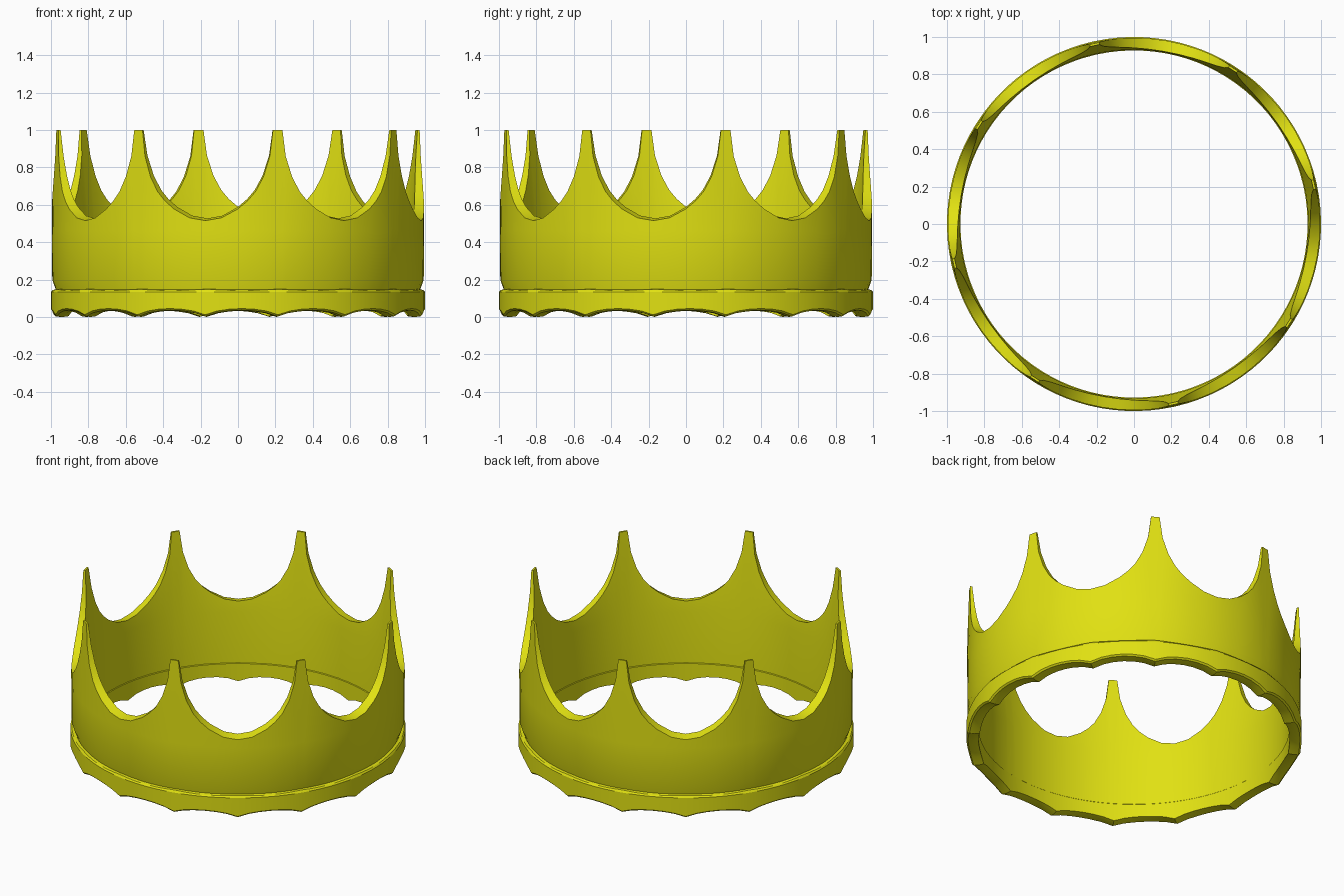
import bpy, bmesh
from math import sin, cos, pi, radians

cube = bpy.data.objects.get("Cube")
if cube:
    bpy.data.objects.remove(cube)

SPIKES = 8
SECTOR = 360 / SPIKES
FIRST_VALLEY = -10.1

gold = bpy.data.materials.new("yellow gold")
gold.use_nodes = True
gold.diffuse_color = (0.75, 0.75, 0.006, 1)
gold.node_tree.nodes["Principled BSDF"].inputs["Base Color"].default_value = gold.diffuse_color


def sweep(name, columns):
    """Join (angle, closed radius/height section) columns into a closed ring."""
    bm = bmesh.new()
    rings = []
    for angle, section in columns:
        a = radians(angle)
        rings.append([bm.verts.new((r * sin(a), -r * cos(a), z)) for r, z in section])
    n = len(rings[0])
    for i, ring in enumerate(rings):
        nxt = rings[(i + 1) % len(rings)]
        for j in range(n):
            k = (j + 1) % n
            bm.faces.new((ring[j], nxt[j], nxt[k], ring[k]))
    bmesh.ops.recalc_face_normals(bm, faces=bm.faces)
    mesh = bpy.data.meshes.new(name)
    bm.to_mesh(mesh)
    bm.free()
    mesh.materials.append(gold)
    obj = bpy.data.objects.new(name, mesh)
    bpy.context.collection.objects.link(obj)
    bpy.ops.object.select_all(action="DESELECT")
    obj.select_set(True)
    bpy.context.view_layer.objects.active = obj
    bpy.ops.object.shade_smooth_by_angle(angle=radians(25))
    return obj


# Wall with scooped valleys between narrow blunt spikes; thins toward the tips
scoop = [(0, 0.515), (5, 0.53), (10, 0.577), (13, 0.62), (15.5, 0.67),
         (18, 0.75), (20, 0.86), (21, 1.0)]
half = [(-t, z) for t, z in reversed(scoop[1:])] + scoop


def wall_section(top):
    inner = 0.932 + 0.045 * (top - 0.46) / 0.54
    outer = 0.995 - 0.006 * max(0, top - 0.7) / 0.3
    lip = 0.012 * (1 - top) / 0.485
    return [(0.932, 0.09), (0.97, 0.09), (0.974, 0.145), (0.993, 0.2),
            (0.995, 0.46), (outer, top), (inner, top + lip), (0.932, 0.46)]


columns = []
for s in range(SPIKES):
    for t, z in half:
        columns.append((FIRST_VALLEY + s * SECTOR + t, wall_section(z)))
sweep("crown_wall", columns)

# Base band with a softly scalloped lower edge and a nearly level top
STEPS = 6
columns = []
for i in range(SPIKES * 2 * STEPS):
    rise = sin(pi * (i % STEPS) / STEPS)
    low = 0.033 * rise ** 0.7 if rise > 0 else 0
    section = [(0.928, low + 0.004), (0.96, low), (0.99, low + 0.003),
               (1.0, low + 0.012), (1.0, 0.134), (0.992, 0.148 - 0.006 * rise),
               (0.96, 0.15), (0.928, 0.12)]
    columns.append((FIRST_VALLEY + i * SECTOR / (2 * STEPS), section))
sweep("base_band", columns)
